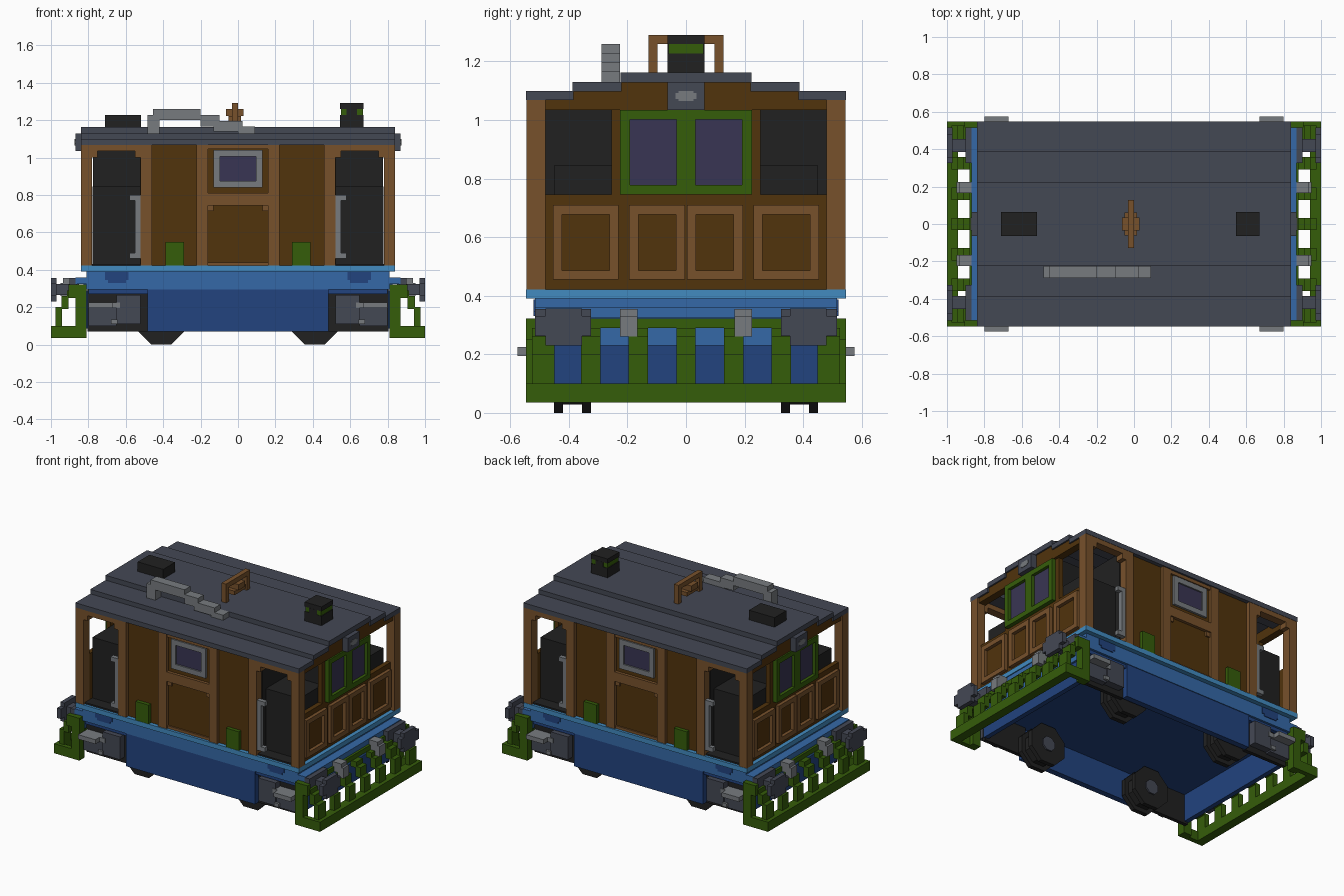
import bpy, bmesh, math
from mathutils import Matrix

cube = bpy.data.objects.get("Cube")
if cube:
    bpy.data.objects.remove(cube, do_unlink=True)


def lin(c):
    c /= 255
    return c / 12.92 if c <= 0.04045 else ((c + 0.055) / 1.055) ** 2.4


def material(name, r, g, b):
    m = bpy.data.materials.new(name)
    m.use_nodes = True
    col = (lin(r), lin(g), lin(b), 1)
    m.diffuse_color = col
    bsdf = m.node_tree.nodes["Principled BSDF"]
    bsdf.inputs["Base Color"].default_value = col
    bsdf.inputs["Roughness"].default_value = 0.8
    return m


OAK = material("light wood", 119, 81, 43)
WOOD = material("dark wood", 81, 51, 12)
SLATE = material("slate grey", 68, 72, 84)
BLACK = material("black", 33, 33, 33)
GREY = material("light grey", 119, 123, 127)
GREEN = material("green", 53, 93, 10)
SKY = material("light blue", 66, 139, 192)
BLUE = material("mid blue", 53, 105, 167)
NAVY = material("dark blue", 34, 67, 127)
GLASS = material("purple glass", 57, 53, 83)


def finish(name, bm, mat):
    me = bpy.data.meshes.new(name)
    bm.to_mesh(me)
    bm.free()
    me.materials.append(mat)
    ob = bpy.data.objects.new(name, me)
    bpy.context.collection.objects.link(ob)


def parts(name, mat, boxes, mirror=""):
    """Boxes given as x0,x1,y0,y1,z0,z1; mirror is any of x and y."""
    bm = bmesh.new()
    for sx in ((1, -1) if "x" in mirror else (1,)):
        for sy in ((1, -1) if "y" in mirror else (1,)):
            for x0, x1, y0, y1, z0, z1 in boxes:
                mid = Matrix.Translation((sx * (x0 + x1) / 2, sy * (y0 + y1) / 2, (z0 + z1) / 2))
                size = Matrix.Diagonal((x1 - x0, y1 - y0, z1 - z0, 1))
                bmesh.ops.create_cube(bm, size=1, matrix=mid @ size)
    finish(name, bm, mat)


def ring_x(x0, x1, a0, a1, z0, z1, t):
    """Rectangular frame lying in a plane facing x."""
    return [(x0, x1, a0, a1, z0, z0 + t), (x0, x1, a0, a1, z1 - t, z1),
            (x0, x1, a0, a0 + t, z0 + t, z1 - t), (x0, x1, a1 - t, a1, z0 + t, z1 - t)]


def ring_y(y0, y1, a0, a1, z0, z1, t):
    """Rectangular frame lying in a plane facing y."""
    return [(b[2], b[3], b[0], b[1], b[4], b[5]) for b in ring_x(y0, y1, a0, a1, z0, z1, t)]


# Footplate and underframe
parts("footplate", SKY, [(-.84, .84, -.547, .547, .39, .422)])
parts("frame_beam", BLUE, [(-.81, .81, -.515, .515, .295, .39)])
parts("end_ledge", BLUE, [(.81, .868, -.515, .515, .325, .36),
                          (.81, .825, -.485, .485, .23, .325)], "x")
parts("frame_recess", NAVY, [(.585, .71, .51, .52, .345, .388),
                             (.60, .695, .51, .52, .33, .345)], "xy")
parts("underfloor", NAVY, [(-.80, .80, -.5, .5, .27, .295)])
parts("side_skirt", NAVY, [(-.485, .485, .47, .51, .07, .295)], "y")
parts("end_skirt", NAVY, [(.78, .812, -.46, .46, .085, .29)], "x")
parts("axle_frame", BLACK, [(.485, .805, .45, .475, .07, .295)], "xy")
parts("axle_box", SLATE, [(.52, .65, .475, .525, .11, .265),
                          (.65, .80, .475, .515, .10, .20)], "xy")
parts("axle_box_lug", GREY, [(.645, .68, .52, .535, .11, .135)], "xy")
parts("foot_step", GREY, [(.67, .80, .475, .575, .195, .225),
                          (.63, .67, .475, .53, .195, .225)], "xy")

# Octagonal wheels with a rim each side and a hub
for cx in (-.41, .41):
    for sy in (-1, 1):
        for name, mat, r, y0, y1 in (("wheel_core", BLACK, .11, .35, .425),
                                     ("wheel_inner_rim", BLACK, .14, .325, .355),
                                     ("wheel_outer_rim", BLACK, .14, .42, .45),
                                     ("wheel_hub", SLATE, .05, .315, .455)):
            bm = bmesh.new()
            m = (Matrix.Translation((cx, sy * (y0 + y1) / 2, .1295))
                 @ Matrix.Rotation(math.pi / 2, 4, "X") @ Matrix.Rotation(math.pi / 8, 4, "Z"))
            bmesh.ops.create_cone(bm, cap_ends=True, segments=8, radius1=r, radius2=r,
                                  depth=y1 - y0, matrix=m)
            finish(name, bm, mat)

# Stepped slatted guards at both ends
guard = [(.94, 1.0, -.547, .547, .035, .10), (.81, .88, -.547, .547, .29, .322)]
for i in range(7):
    c = -.4875 + .1625 * i
    w = .038 if i in (0, 6) else .033
    guard += [(.94, .975, c - w, c + w, .10, .20), (.905, .945, c - w, c + w, .19, .26),
              (.87, .915, c - w, c + w, .25, .29)]
parts("end_guard", GREEN, guard, "x")
parts("guard_side", GREEN, [(.81, .87, .49, .547, .035, .322),
                            (.87, .905, .515, .547, .25, .322),
                            (.87, .94, .515, .547, .035, .10)], "xy")

# Buffers and coupling brackets
parts("buffer_head", SLATE, [(.97, 1.0, .355, .48, .23, .357),
                             (.97, 1.0, .325, .515, .262, .33)], "xy")
parts("buffer_shank", SLATE, [(.85, .97, .385, .455, .265, .325),
                              (.86, .90, .325, .515, .26, .355)], "xy")
parts("coupling_bracket", GREY, [(.87, .935, .165, .225, .29, .355),
                                 (.905, .95, .165, .225, .26, .33)], "xy")

# Cab side walls with light posts and rails
parts("side_wall", WOOD, [(-.50, .50, .49, .52, .422, 1.068)], "y")
parts("corner_post", OAK, [(.78, .84, .48, .545, .422, 1.068)], "xy")
parts("side_post", OAK, [(.46, .52, .49, .545, .422, 1.068),
                         (.16, .222, .515, .54, .422, 1.068)], "xy")
parts("door_head", OAK, [(.52, .78, .49, .545, 1.035, 1.068),
                         (.52, .55, .49, .545, 1.0, 1.035),
                         (.75, .78, .49, .545, 1.0, 1.035)], "xy")
parts("side_rail", OAK, [(-.16, .16, .515, .54, .745, .81),
                         (-.16, .16, .515, .535, 1.045, 1.068),
                         (-.16, .16, .515, .53, .422, .44)], "y")
parts("panel_corner", OAK, [(.13, .16, .515, .53, .715, .745)], "xy")
parts("side_window_frame", GREY, ring_y(.515, .535, -.13, .13, .84, 1.04, .035), "y")
parts("side_window_glass", GLASS, [(-.1, .1, .515, .525, .87, 1.01)], "y")
parts("side_tool_box", GREEN, [(.29, .388, .515, .545, .422, .55)], "xy")
parts("handrail", GREY, [(.52, .55, .51, .54, .46, .80), (.55, .58, .51, .54, .77, .80),
                         (.55, .58, .51, .54, .46, .49)], "xy")

# Cab interior: dark floor, bulkheads and low casings with a tall middle
parts("cab_floor", BLACK, [(.50, .785, -.53, .53, .415, .432)], "x")
parts("bulkhead", BLACK, [(.47, .525, -.488, .488, .422, 1.068)], "x")
parts("engine_casing", BLACK, [(.525, .779, -.45, .45, .43, .845),
                               (.525, .775, -.21, .21, .845, 1.06)], "x")

# Cab end walls: solid below, open windows beside the glazed middle
parts("end_wall", WOOD, [(.78, .812, -.48, .48, .422, .745),
                         (.78, .812, -.255, .255, .745, 1.035),
                         (.78, .83, -.48, .48, 1.035, 1.068),
                         (.78, .83, -.385, .385, 1.068, 1.1),
                         (.78, .83, -.22, .22, 1.1, 1.13)], "x")
frames = ring_x(.81, .835, .23, .455, .455, .71, .032) + ring_x(.81, .835, .003, .195, .455, .71, .032)
parts("end_panel_frame", OAK, frames, "xy")
parts("end_window_frame", GREEN, ring_x(.81, .84, -.225, .225, .745, 1.035, .034)
      + [(.81, .84, -.032, .032, .779, 1.001)], "x")
parts("end_window_glass", GLASS, [(.81, .819, .03, .195, .775, 1.005)], "xy")

# Stepped roof, one thin board per step
parts("roof_side_board", SLATE, [(-.84, .84, .385, .547, 1.068, 1.1),
                                 (-.84, .84, .221, .387, 1.098, 1.13)], "y")
parts("roof_top_board", SLATE, [(-.84, .84, -.223, .223, 1.128, 1.163)])
parts("end_lamp", SLATE, [(.80, .87, -.063, .063, 1.035, 1.13)], "x")
parts("lamp_lens", GREY, [(.868, .873, -.036, .036, 1.072, 1.093),
                          (.868, .873, -.025, .025, 1.065, 1.1)], "x")

# Roof fittings
parts("roof_hatch", BLACK, [(-.71, -.518, -.063, .063, 1.163, 1.228)])
parts("chimney", BLACK, [(.545, .672, -.063, .063, 1.163, 1.228),
                         (.545, .672, -.063, .063, 1.26, 1.291)])
parts("chimney_band", GREEN, [(.55, .667, -.06, .06, 1.228, 1.26)])
parts("chimney_band_plate", BLACK, [(.58, .637, .058, .064, 1.228, 1.26)], "y")
parts("exhaust_pipe", GREY, [(-.485, -.42, -.288, -.225, 1.1, 1.228),
                             (-.455, -.20, -.288, -.225, 1.2, 1.26),
                             (-.20, -.10, -.288, -.225, 1.165, 1.228),
                             (-.13, .025, -.288, -.225, 1.14, 1.197),
                             (.0, .09, -.288, -.225, 1.1, 1.165)])
parts("bell_arch", OAK, [(-.033, 0, -.128, -.097, 1.163, 1.291),
                         (-.033, 0, .097, .128, 1.163, 1.291),
                         (-.033, 0, -.097, .097, 1.26, 1.291)])
parts("bell", OAK, [(-.05, .017, -.062, .062, 1.195, 1.222),
                    (-.065, .03, -.035, .035, 1.222, 1.26)])
